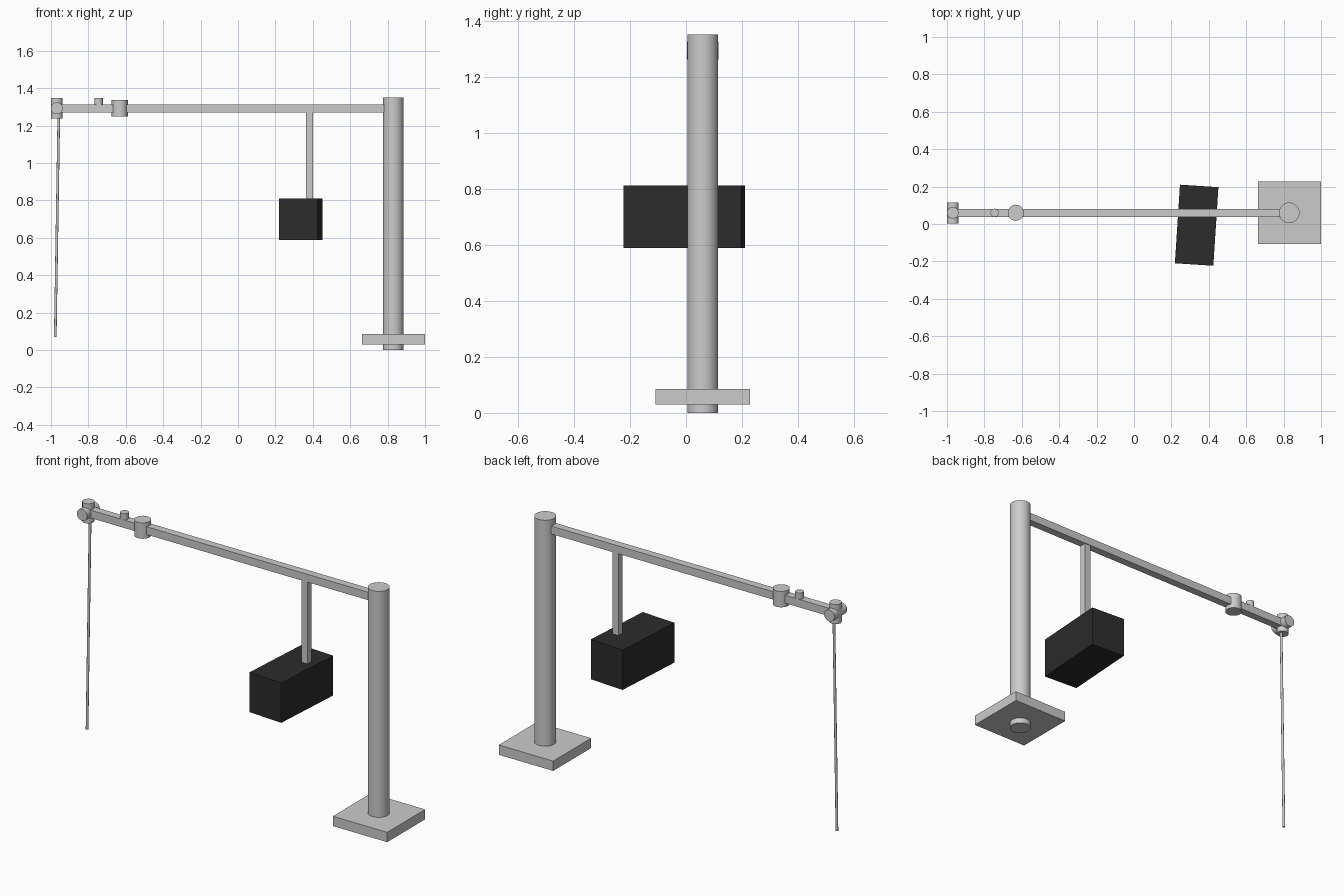
import bpy
from math import radians
from mathutils import Vector

if "Cube" in bpy.data.objects:
    bpy.data.objects.remove(bpy.data.objects["Cube"])

Y = 0.06  # common centre line of post and arm


def box(name, lo, hi, turn=0.0):
    lo, hi = Vector(lo), Vector(hi)
    bpy.ops.mesh.primitive_cube_add(size=1, location=(lo + hi) / 2)
    ob = bpy.context.object
    ob.name = name
    ob.scale = hi - lo
    ob.rotation_euler.z = radians(turn)
    return ob


def rod(name, a, b, radius, sides=32):
    a, b = Vector(a), Vector(b)
    d = b - a
    bpy.ops.mesh.primitive_cylinder_add(vertices=sides, radius=radius, depth=d.length, location=(a + b) / 2)
    ob = bpy.context.object
    ob.name = name
    ob.rotation_euler = d.to_track_quat('Z', 'Y').to_euler()
    bpy.ops.object.shade_smooth_by_angle(angle=radians(40))
    return ob


# Base plate and post
box("base_plate", (0.663, Y - 0.168, 0.03), (1.0, Y + 0.168, 0.085))
rod("post", (0.83, Y, 0), (0.83, Y, 1.35), 0.055, 48)

# Horizontal arm
box("arm", (-0.97, Y - 0.0215, 1.27), (0.83, Y + 0.0215, 1.314))

# Hanging dark weight, slightly turned
box("hanger", (0.364, Y - 0.018, 0.80), (0.401, Y + 0.018, 1.28))
weight = box("weight", (0.232, -0.217, 0.588), (0.438, 0.204, 0.811), -3.7)
dark = bpy.data.materials.new("dark")
dark.diffuse_color = (0.025, 0.025, 0.025, 1)
dark.use_nodes = True
dark.node_tree.nodes["Principled BSDF"].inputs["Base Color"].default_value = dark.diffuse_color
weight.data.materials.append(dark)

# Collar and knob on the arm
rod("arm_collar", (-0.632, Y, 1.248), (-0.632, Y, 1.337), 0.043)
rod("arm_knob", (-0.745, Y, 1.28), (-0.745, Y, 1.348), 0.022)

# End joint: upright and crosswise cylinders
rod("end_upright", (-0.969, Y, 1.238), (-0.969, Y, 1.348), 0.031)
rod("end_pivot", (-0.969, Y - 0.056, 1.293), (-0.969, Y + 0.056, 1.293), 0.032)

# Thin hanging rod
rod("drop_rod", (-0.977, Y, 0.07), (-0.958, Y, 1.26), 0.007, 16)
